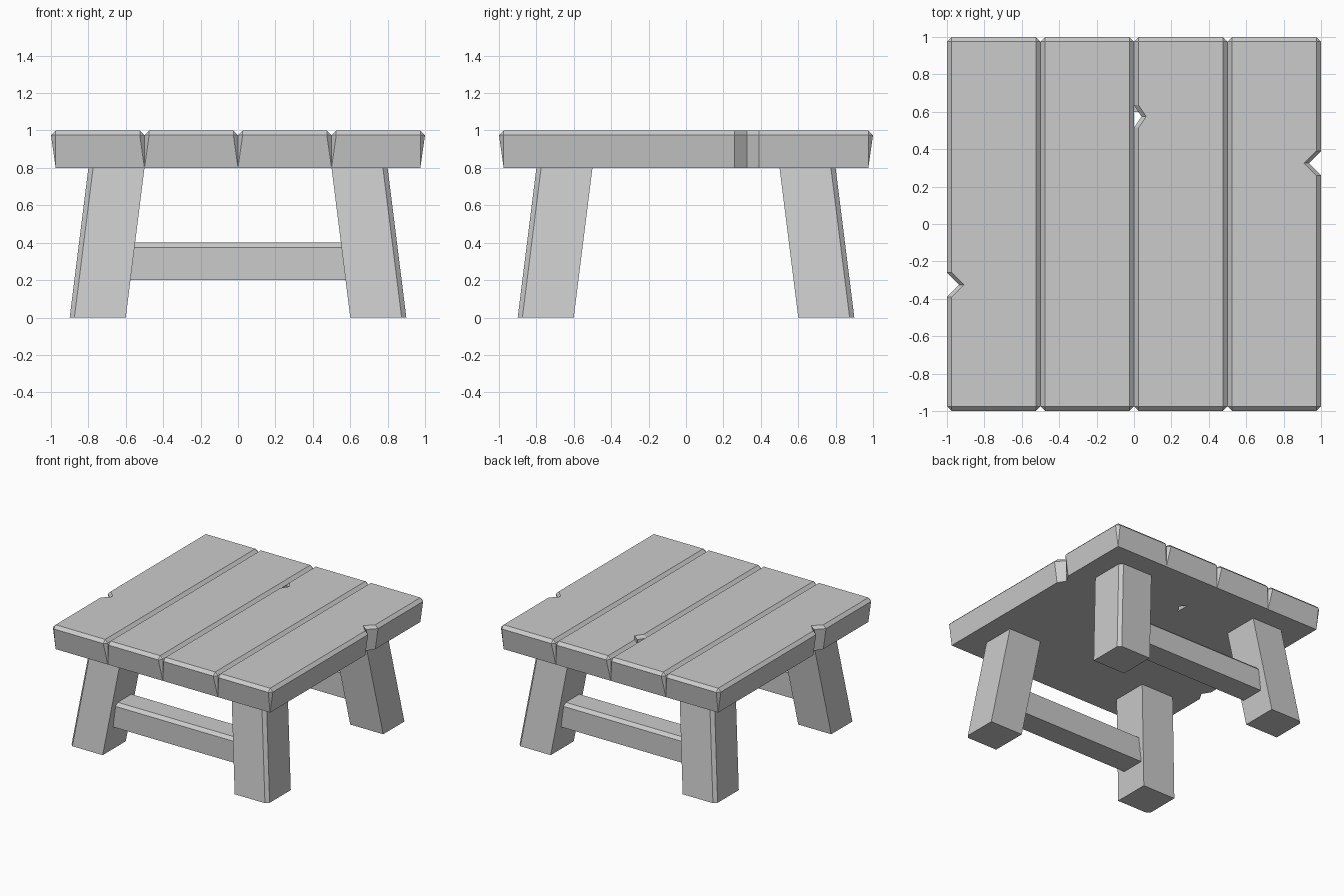
import bpy
import bmesh

old = bpy.data.objects.get("Cube")
if old:
    bpy.data.objects.remove(old, do_unlink=True)

# Single flat grey for the whole table
grey = bpy.data.materials.new("plain_grey")
grey.use_nodes = True
colour = (0.6, 0.6, 0.6, 1)
grey.diffuse_color = colour
grey.node_tree.nodes["Principled BSDF"].inputs["Base Color"].default_value = colour

BEVEL = 0.025


def loft(name, loops):
    """Join matching loops of points into a closed solid with capped ends."""
    bm = bmesh.new()
    rings = [[bm.verts.new(p) for p in loop] for loop in loops]
    for low, high in zip(rings, rings[1:]):
        for i in range(len(low)):
            j = (i + 1) % len(low)
            bm.faces.new((low[i], low[j], high[j], high[i]))
    bm.faces.new(rings[0][::-1])
    bm.faces.new(rings[-1])
    bmesh.ops.remove_doubles(bm, verts=bm.verts, dist=0.0001)
    bmesh.ops.recalc_face_normals(bm, faces=bm.faces)
    mesh = bpy.data.meshes.new(name)
    bm.to_mesh(mesh)
    bm.free()
    mesh.materials.append(grey)
    obj = bpy.data.objects.new(name, mesh)
    bpy.context.collection.objects.link(obj)
    return obj


def notch(x, y, half, depth):
    """Three points of a V-shaped nick in a plank edge, in rising y."""
    return [(x, y - half), (x + depth, y), (x, y + half)]


def plank_outline(x0, x1, y, cut, z, left, right):
    pts = [(x0 + cut, -y), (x1 - cut, -y), (x1, -y + cut)]
    if right:
        pts += notch(x1, right[0], right[1], -right[2])
    pts += [(x1, y - cut), (x1 - cut, y), (x0 + cut, y), (x0, y - cut)]
    if left:
        pts += notch(x0, *left)[::-1]
    pts.append((x0, -y + cut))
    return [(px, py, z) for px, py in pts]


def shallower(nick, amount):
    return nick and (nick[0], nick[1], nick[2] - amount)


# Tabletop planks: narrow base, widest just under the bevelled top
def plank(name, x0, left=None, right=None):
    x1 = x0 + 0.5
    in0 = BEVEL if x0 == -1 else 0
    in1 = BEVEL if x1 == 1 else 0
    y = 1 - BEVEL
    loft(name, [
        plank_outline(x0 + in0, x1 - in1, y, 0, 0.8,
                      shallower(left, in0), shallower(right, in1)),
        plank_outline(x0, x1, 1, BEVEL, 1 - BEVEL, left, right),
        plank_outline(x0 + BEVEL, x1 - BEVEL, y, 0, 1, left, right),
    ])


plank("right_plank", -1, left=(-0.325, 0.065, 0.065))
plank("inner_right_plank", -0.5)
plank("inner_left_plank", 0, left=(0.575, 0.06, 0.04))
plank("left_plank", 0.5, right=(0.325, 0.065, 0.065))


# Splayed legs with the outer corner planed off
def leg_loop(sx, sy, outer, z):
    inner, c = outer - 0.3, outer - BEVEL
    pts = [(inner, inner), (outer, inner), (outer, c), (c, outer), (inner, outer)]
    return [(sx * px, sy * py, z) for px, py in pts]


for sy, end in ((-1, "front"), (1, "back")):
    for sx, side in ((-1, "right"), (1, "left")):
        loft(f"{end}_{side}_leg",
             [leg_loop(sx, sy, 0.9, 0), leg_loop(sx, sy, 0.8, 0.8)])

    # Stretcher between the two legs, outer top edge planed off
    profile = [(0.6, 0.2), (0.8, 0.2), (0.8, 0.4 - BEVEL),
               (0.8 - BEVEL, 0.4), (0.6, 0.4)]
    loft(f"{end}_stretcher",
         [[(x, sy * py, pz) for py, pz in profile] for x in (-0.6, 0.6)])
